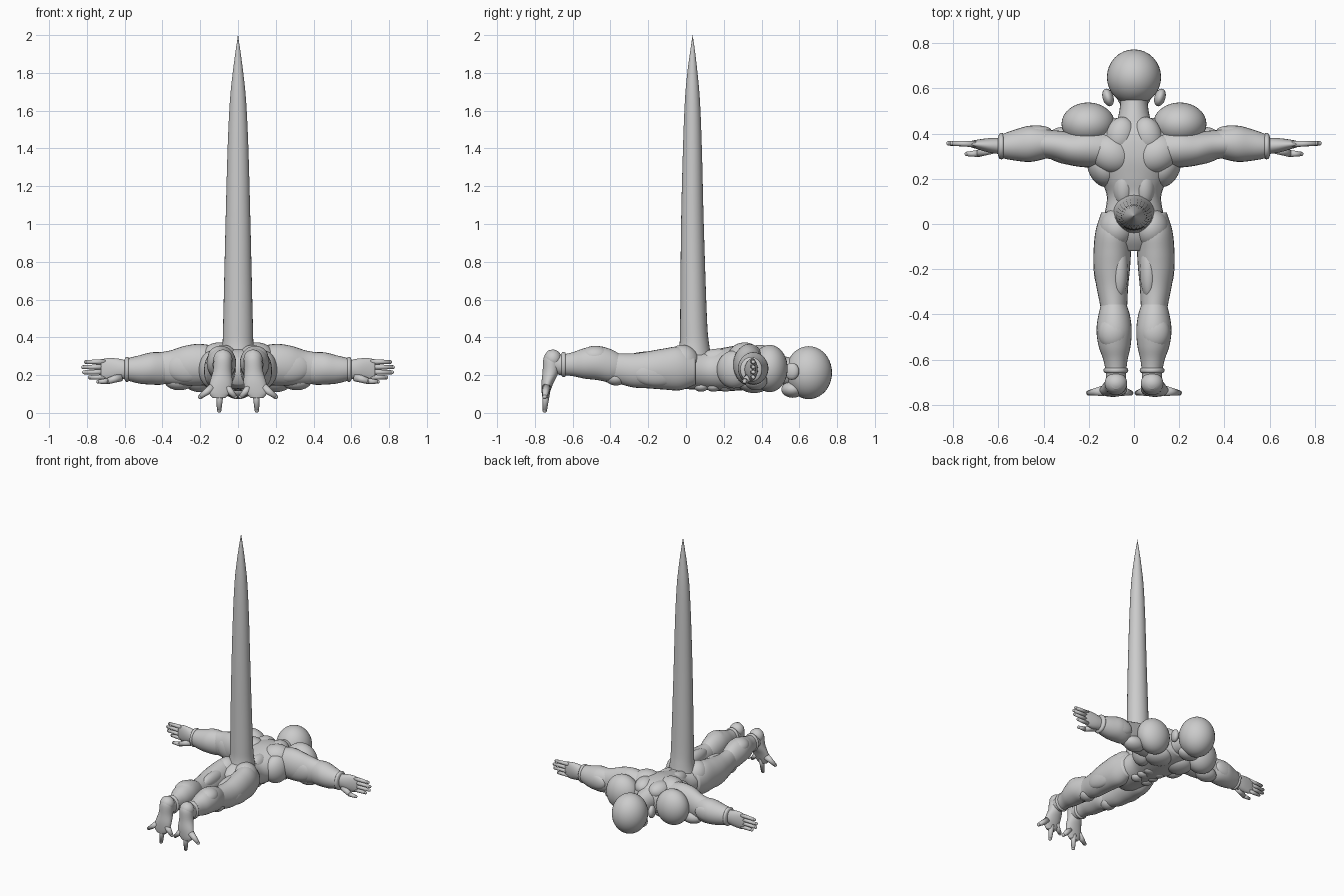
import bpy, bmesh
from math import sin, cos, pi
from mathutils import Vector, Matrix

cube = bpy.data.objects.get("Cube")
if cube:
    bpy.data.objects.remove(cube)

grey = bpy.data.materials.new("plain grey")
grey.use_nodes = True
colour = (0.6, 0.6, 0.6, 1)
grey.diffuse_color = colour
grey.node_tree.nodes["Principled BSDF"].inputs["Base Color"].default_value = colour


def finish(name, bm, paired):
    """Turn a bmesh into a smooth grey object, mirrored across x when paired."""
    bmesh.ops.recalc_face_normals(bm, faces=bm.faces)
    mesh = bpy.data.meshes.new(name)
    bm.to_mesh(mesh)
    bm.free()
    mesh.materials.append(grey)
    for face in mesh.polygons:
        face.use_smooth = True
    obj = bpy.data.objects.new(name, mesh)
    bpy.context.collection.objects.link(obj)
    if paired:
        mirror = obj.modifiers.new("other side", 'MIRROR')
        mirror.use_clip = False
        mirror.use_mirror_merge = False
    return obj


def spline(a, b, c, d, t):
    """Catmull-Rom blend of four station tuples."""
    return [q + t / 2 * (r - p + t * (2 * p - 5 * q + 4 * r - s + t * (3 * (q - r) + s - p)))
            for p, q, r, s in zip(a, b, c, d)]


def loft(name, axis, stations, paired=True, sides=28, steps=5):
    """Rounded limb along an axis; station = along, centre u, centre v, radius u, radius v."""
    last = len(stations) - 1
    rows = []
    for i in range(last):
        near = [stations[max(0, min(last, i + k))] for k in (-1, 0, 1, 2)]
        rows += [spline(*near, k / steps) for k in range(steps)]
    rows.append(stations[last])
    bm = bmesh.new()
    rings = []
    for along, cu, cv, ru, rv in rows:
        ring = []
        for k in range(sides):
            angle = 2 * pi * k / sides
            u, v = cu + max(ru, .001) * cos(angle), cv + max(rv, .001) * sin(angle)
            place = {'x': (along, u, v), 'y': (u, along, v), 'z': (u, v, along)}[axis]
            ring.append(bm.verts.new(place))
        rings.append(ring)
    for low, high in zip(rings, rings[1:]):
        for k in range(sides):
            n = (k + 1) % sides
            bm.faces.new((low[k], low[n], high[n], high[k]))
    bm.faces.new(rings[0])
    bm.faces.new(rings[-1])
    return finish(name, bm, paired)


def ball(name, centre, radii, paired=True, turn=0, axis='Z'):
    """Ellipsoid muscle or joint, turned by an angle about one axis."""
    bm = bmesh.new()
    matrix = (Matrix.Translation(centre) @ Matrix.Rotation(turn, 4, axis)
              @ Matrix.Diagonal((*radii, 1)))
    bmesh.ops.create_uvsphere(bm, u_segments=32, v_segments=20, radius=1, matrix=matrix)
    return finish(name, bm, paired)


def digit(name, start, end, thick, thin):
    """Tapered finger or toe with a rounded tip."""
    start, end = Vector(start), Vector(end)
    bm = bmesh.new()
    line = end - start
    matrix = (Matrix.Translation((start + end) / 2)
              @ line.to_track_quat('Z', 'Y').to_matrix().to_4x4())
    bmesh.ops.create_cone(bm, cap_ends=True, segments=14, radius1=thick, radius2=thin,
                          depth=line.length, matrix=matrix)
    bmesh.ops.create_uvsphere(bm, u_segments=14, v_segments=8, radius=thin,
                              matrix=Matrix.Translation(end))
    return finish(name, bm, True)


# Torso, neck and head
loft("torso", 'y', [
    (-.12, 0, .22, .08, .07), (-.06, 0, .23, .14, .1), (.02, 0, .235, .135, .11),
    (.12, 0, .225, .12, .105), (.2, 0, .23, .15, .115), (.3, 0, .24, .2, .12),
    (.4, 0, .24, .18, .11), (.47, 0, .23, .1, .08)], paired=False)
loft("neck", 'y', [(.38, 0, .25, .12, .09), (.46, 0, .24, .075, .08),
                   (.54, 0, .22, .06, .075), (.6, 0, .22, .06, .07)], paired=False)
ball("head", (0, .65, .213), (.12, .123, .14), paired=False)
ball("jaw", (0, .565, .125), (.075, .06, .045), paired=False)
ball("ear", (.115, .56, .22), (.024, .04, .045), turn=-.3)

# Trunk muscles
ball("shoulder_ball", (.203, .443, .235), (.118, .095, .125))
ball("shoulder_blade", (.1, .31, .295), (.1, .085, .078), turn=.5)
ball("upper_back", (.06, .39, .3), (.065, .085, .06), turn=.25)
ball("lower_back", (.045, .17, .28), (.05, .1, .06))
ball("side_muscle", (.135, .255, .23), (.07, .095, .1), turn=-.35)
ball("pectoral", (.085, .36, .165), (.095, .09, .06))
for row in range(3):
    ball("abdominal", (.04, .08 + row * .065, .14), (.04, .038, .028))
ball("buttock", (.075, -.02, .265), (.08, .09, .095))

# Tall tail rising from the hips
loft("tail", 'z', [
    (.27, 0, .04, .1, .1), (.36, 0, .044, .083, .079), (.5, 0, .04, .078, .071),
    (1, 0, .034, .066, .06), (1.4, 0, .034, .055, .05), (1.65, 0, .034, .043, .04),
    (1.8, 0, .034, .028, .027), (1.92, 0, .035, .012, .012), (2, 0, .035, 0, 0)],
    paired=False)

# Arms
loft("upper_arm", 'x', [
    (.1, .33, .25, .08, .1), (.2, .335, .255, .085, .11), (.28, .335, .25, .075, .105),
    (.36, .35, .24, .065, .09), (.42, .355, .24, .06, .08)])
ball("biceps", (.31, .37, .17), (.08, .06, .05))
ball("triceps", (.27, .305, .24), (.12, .045, .08), turn=.1)
loft("forearm", 'x', [
    (.34, .355, .24, .05, .07), (.4, .357, .235, .07, .085), (.46, .355, .235, .08, .085),
    (.52, .35, .23, .07, .075), (.58, .345, .23, .054, .06), (.6, .345, .23, .04, .05)])
ball("forearm_muscle", (.45, .405, .235), (.085, .03, .055), turn=-.1)
loft("wrist_cuff", 'x', [(.575, .345, .23, .03, .045), (.58, .345, .23, .056, .064),
                         (.595, .345, .23, .056, .064), (.602, .345, .23, .04, .05)])

# Hands with four stacked fingers and a thumb
loft("palm", 'x', [(.59, .345, .23, .036, .048), (.64, .348, .23, .032, .058),
                   (.69, .352, .23, .022, .06), (.725, .354, .23, .013, .053)])
for k, reach in enumerate((.785, .815, .82, .805)):
    height = .19 + k * .027
    digit("finger", (.7, .354, height), (reach, .357, height - .002), .0145, .0105)
digit("thumb", (.62, .335, .19), (.69, .312, .168), .023, .016)
digit("thumb_tip", (.69, .312, .168), (.74, .31, .165), .016, .01)

# Legs
loft("thigh", 'y', [
    (.05, .085, .23, .06, .08), (-.03, .09, .235, .08, .115), (-.12, .096, .232, .083, .108),
    (-.2, .098, .228, .08, .098), (-.28, .096, .225, .07, .09), (-.36, .09, .235, .06, .08),
    (-.42, .088, .24, .055, .08)])
ball("outer_thigh", (.135, -.15, .215), (.043, .14, .075), turn=.08)
ball("hamstring", (.065, -.2, .275), (.04, .13, .05))
ball("kneecap", (.09, -.37, .185), (.05, .055, .04))
loft("calf", 'y', [
    (-.34, .09, .24, .05, .065), (-.4, .088, .25, .069, .088), (-.47, .088, .264, .078, .09),
    (-.54, .086, .262, .071, .08), (-.6, .082, .258, .054, .063), (-.66, .08, .255, .045, .055),
    (-.72, .08, .265, .045, .055)])
ball("calf_muscle", (.092, -.48, .3), (.067, .08, .055))
loft("ankle_cuff", 'y', [(-.635, .08, .256, .04, .05), (-.64, .08, .256, .053, .064),
                         (-.655, .08, .256, .053, .064), (-.662, .08, .256, .04, .05)])

# Pointed feet with three splayed toes
ball("heel", (.08, -.705, .285), (.05, .047, .05))
loft("foot", 'z', [
    (.33, .08, -.71, .02, .02), (.29, .08, -.712, .045, .042), (.22, .083, -.716, .05, .043),
    (.16, .09, -.733, .06, .032), (.11, .098, -.742, .058, .022), (.08, .1, -.745, .035, .015)])
for tip_x, tip_z in ((.015, .085), (.1, .013), (.2, .085)):
    digit("toe", (.095 + (tip_x - .1) * .4, -.738, .135),
          (tip_x, -.748, tip_z), .023, .012)
